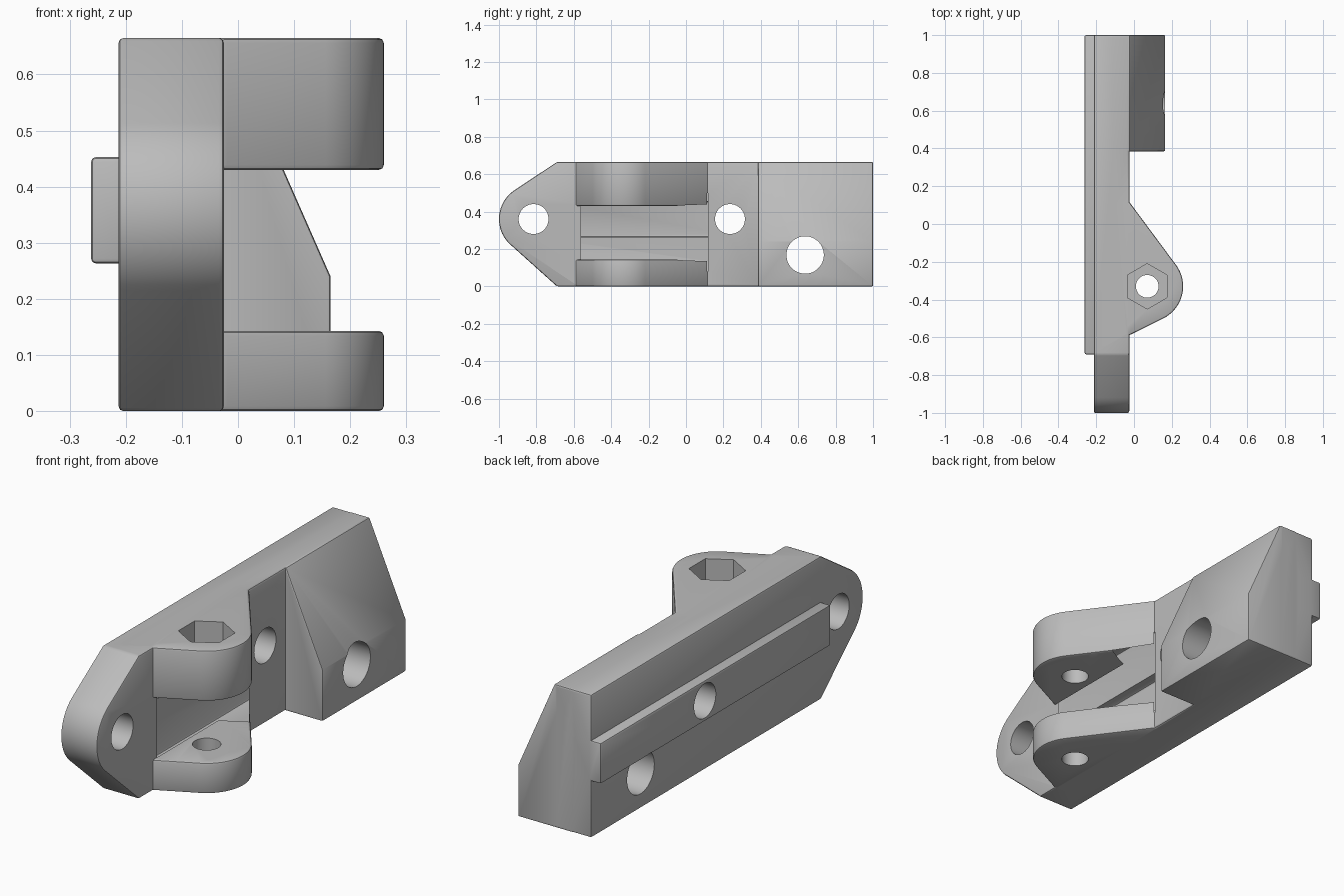
import bpy, bmesh, math
from mathutils import Vector

if "Cube" in bpy.data.objects:
    bpy.data.objects.remove(bpy.data.objects["Cube"], do_unlink=True)

grey = bpy.data.materials.new("mid_grey")
grey.use_nodes = True
colour = (0.5, 0.5, 0.5, 1)
grey.diffuse_color = colour
grey.node_tree.nodes["Principled BSDF"].inputs["Base Color"].default_value = colour


def arc(cx, cy, r, start, end, steps=20):
    angles = [math.radians(start + (end - start) * i / steps) for i in range(steps + 1)]
    return [(cx + r * math.cos(a), cy + r * math.sin(a)) for a in angles]


def circle(cx, cy, r, steps=48):
    return arc(cx, cy, r, 0, 360, steps)[:-1]


def prism(name, points, axis, low, high, bevel=0.0):
    """Extrude a flat profile along an axis, rounding its sharp edges."""
    place = {"x": lambda u, v, d: (d, u, v),
             "y": lambda u, v, d: (u, d, v),
             "z": lambda u, v, d: (u, v, d)}[axis]
    bm = bmesh.new()
    face = bm.faces.new([bm.verts.new(place(u, v, low)) for u, v in points])
    grown = bmesh.ops.extrude_face_region(bm, geom=[face], use_keep_orig=True)
    shift = Vector(place(0, 0, high - low))
    for v in grown["geom"]:
        if isinstance(v, bmesh.types.BMVert):
            v.co += shift
    bmesh.ops.recalc_face_normals(bm, faces=bm.faces[:])
    if bevel:
        sharp = [e for e in bm.edges if e.calc_face_angle(0) > math.radians(25)]
        bmesh.ops.bevel(bm, geom=sharp, offset=bevel, segments=2, profile=0.5,
                        affect="EDGES", clamp_overlap=True)
    mesh = bpy.data.meshes.new(name)
    bm.to_mesh(mesh)
    bm.free()
    mesh.materials.append(grey)
    obj = bpy.data.objects.new(name, mesh)
    bpy.context.collection.objects.link(obj)
    return obj


def combine(body, tool, operation):
    mod = body.modifiers.new(operation, "BOOLEAN")
    mod.object, mod.operation, mod.solver = tool, operation, "EXACT"
    graph = bpy.context.evaluated_depsgraph_get()
    mesh = bpy.data.meshes.new_from_object(body.evaluated_get(graph))
    body.modifiers.clear()
    body.data = mesh
    bpy.data.objects.remove(tool, do_unlink=True)


HEIGHT = 0.665
ROUND = 0.009
INNER = -0.12   # depth to which parts sink into the plate
PIVOT = (0.07, -0.33)

# Main plate with a rounded nose
plate = [(1, 0), (1, HEIGHT), (-0.69, HEIGHT)]
plate += arc(-0.815, 0.36, 0.185, 124, 232) + [(-0.69, 0)]
body = prism("hinge_bracket", plate, "x", -0.213, -0.025, ROUND)

# Rail along the back of the plate
rail = [(-0.69, 0.263), (1, 0.263), (1, 0.453), (-0.69, 0.453)]
combine(body, prism("rail", rail, "x", -0.262, INNER, ROUND), "UNION")

# Sloped block at the far end
block = [(INNER, 0), (0.165, 0), (0.165, 0.24), (-0.022, HEIGHT), (INNER, HEIGHT)]
combine(body, prism("sloped_block", block, "y", 0.385, 1, 0.006), "UNION")

# Two hinge lugs
lug = [(INNER, -0.59), (-0.027, -0.59)] + arc(*PIVOT, 0.19, -63, 36)
lug += [(-0.027, 0.12), (INNER, 0.12)]
for name, low, high in (("lower_lug", 0, 0.143), ("upper_lug", 0.43, HEIGHT)):
    combine(body, prism(name, lug, "z", low, high, ROUND), "UNION")

# Web joining the lugs
web = [(INNER, 0.12), (-0.027, 0.12), (0.09, -0.043), (0.01, -0.088), (INNER, -0.14)]
combine(body, prism("lug_web", web, "z", 0.08, 0.5), "UNION")

# Round clearance pocket between the lugs
combine(body, prism("pocket", circle(*PIVOT, 0.25, 72), "z", 0.143, 0.43), "DIFFERENCE")

# Cross holes through the plate, rail and block
for y, z, r in ((-0.815, 0.36, 0.08), (0.235, 0.36, 0.08), (0.637, 0.168, 0.1)):
    combine(body, prism("hole", circle(y, z, r), "x", -0.5, 0.5), "DIFFERENCE")

# Pivot hole and hexagonal nut recess
combine(body, prism("pivot_hole", circle(*PIVOT, 0.06), "z", -0.1, 0.8), "DIFFERENCE")
nut = arc(*PIVOT, 0.12, 30, 330, 5)
combine(body, prism("nut_recess", nut, "z", 0.53, 0.8), "DIFFERENCE")

# Smooth shading with sharp edges kept
bpy.ops.object.select_all(action="DESELECT")
body.select_set(True)
bpy.context.view_layer.objects.active = body
bpy.ops.object.shade_smooth_by_angle(angle=math.radians(30))
